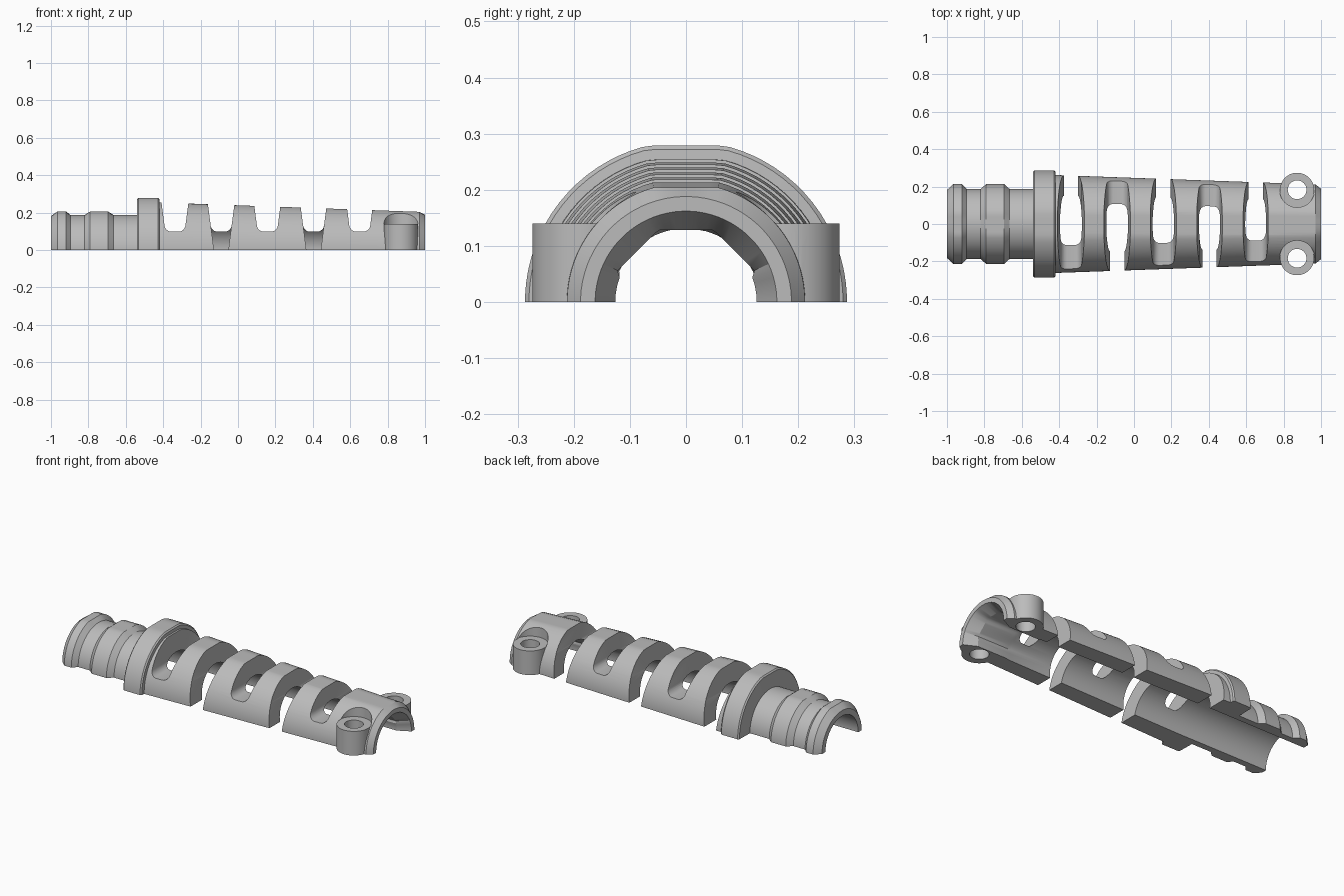
import bpy, bmesh, math

default = bpy.data.objects.get("Cube")
if default:
    bpy.data.objects.remove(default)

grey = bpy.data.materials.new("plain_grey")
grey.use_nodes = True
color = (0.5, 0.5, 0.5, 1)
grey.diffuse_color = color
grey.node_tree.nodes["Principled BSDF"].inputs["Base Color"].default_value = color

SEGS = 80


def skin(name, loops):
    """Join successive closed loops of points into one capped solid."""
    bm = bmesh.new()
    rings = [[bm.verts.new(p) for p in loop] for loop in loops]
    for p, q in zip(rings, rings[1:]):
        for i in range(len(p)):
            j = (i + 1) % len(p)
            bm.faces.new((p[i], p[j], q[j], q[i]))
    bm.faces.new(rings[0])
    bm.faces.new(rings[-1])
    bmesh.ops.recalc_face_normals(bm, faces=bm.faces)
    mesh = bpy.data.meshes.new(name)
    bm.to_mesh(mesh)
    bm.free()
    obj = bpy.data.objects.new(name, mesh)
    bpy.context.collection.objects.link(obj)
    mesh.materials.append(grey)
    return obj


def loft(name, profile, section):
    angles = [math.tau * (i + .5) / SEGS for i in range(SEGS)]
    return skin(name, [[(x, *section(x, r, a)) for a in angles] for x, r in profile])


def prism(name, outline, y0, y1):
    return skin(name, [[(x, y, z) for x, z in outline] for y in (y0, y1)])


def cylinder(name, x, y, r, z0, z1):
    angles = [math.tau * i / 48 for i in range(48)]
    return skin(name, [[(x + r * math.cos(a), y + r * math.sin(a), z) for a in angles]
                       for z in (z0, z1)])


def combine(target, tool, operation="DIFFERENCE"):
    tool.hide_render = True
    mod = target.modifiers.new("cut", "BOOLEAN")
    mod.operation = operation
    mod.solver = "EXACT"
    mod.object = tool
    bpy.context.view_layer.objects.active = target
    bpy.ops.object.modifier_apply(modifier=mod.name)
    bpy.data.objects.remove(tool)


# Outer body: ridged tail, flange and tapered sleeve with a flattened top
def outer_section(x, r, a):
    return r * math.cos(a), min(r * math.sin(a), max(r - 0.008, 0.188))


outer = [(-1, .182), (-.965, .214), (-.92, .214), (-.895, .187), (-.82, .187),
         (-.79, .214), (-.695, .214), (-.665, .187), (-.541, .187), (-.539, .28),
         (-.532, .287), (-.428, .287), (-.421, .28), (-.419, .262), (.97, .212), (1, .188)]
body = loft("strain_relief_half_shell", outer, outer_section)

# Screw lugs with clearance above, joined before the bore is cut
LUG_X, LUG_Y, LUG_TOP = .872, .183, .14
for side in (-1, 1):
    combine(body, cylinder("lug", LUG_X, side * LUG_Y, .091, -.1, .17), "UNION")
    combine(body, cylinder("lug_clearance", LUG_X, side * LUG_Y, .094, LUG_TOP, .4))


# Bore: round, with a faceted roof at the narrow end
def bore_section(x, r, a):
    s, c = math.sin(a), abs(math.cos(a))
    if .73 < x < .97 and s > .4:
        r = max(r, min(r * 1.015 / s, r * math.sqrt(2) / (s + c)))
    return r * math.cos(a), r * s


bore = [(-1.1, .15), (-.42, .151), (.72, .131), (.74, .126), (.93, .126), (1, .162), (1.1, .164)]
combine(body, loft("bore", bore, bore_section))

# Screw holes
for side in (-1, 1):
    combine(body, cylinder("screw_hole", LUG_X, side * LUG_Y, .05, -.2, .3))

# Keep the upper half only
combine(body, prism("lower_half", [(-2, -1), (2, -1), (2, 0), (-2, 0)], -1, 1))


# Flex slots, drafted in height and open on alternating sides
def half_width(z):
    return .039 + .13 * z


FLOOR, FILLET = .098, .032
right_edge = [(half_width(.4), .4)]
for i in range(7):
    a = math.pi / 2 * i / 6
    z = FLOOR + FILLET * (1 - math.sin(a))
    right_edge.append((half_width(z) - FILLET * (1 - math.cos(a)), z))

for n in range(5):
    x = -.337 + .247 * n
    outline = [(x + w, z) for w, z in right_edge]
    outline += [(x - w, z) for w, z in reversed(right_edge)]
    combine(body, prism("slot_top", outline, -.5, .5))
    side = 1 if n % 2 == 0 else -1
    w0, w1 = half_width(-.05) - .0006, half_width(.3) - .0006
    open_side = [(x - w0, -.05), (x + w0, -.05), (x + w1, .3), (x - w1, .3)]
    combine(body, prism("slot_side", open_side, 0, side * .5))

# Smooth curves, crisp edges
bpy.ops.object.select_all(action="DESELECT")
body.select_set(True)
bpy.context.view_layer.objects.active = body
bpy.ops.object.shade_smooth_by_angle(angle=math.radians(25))
